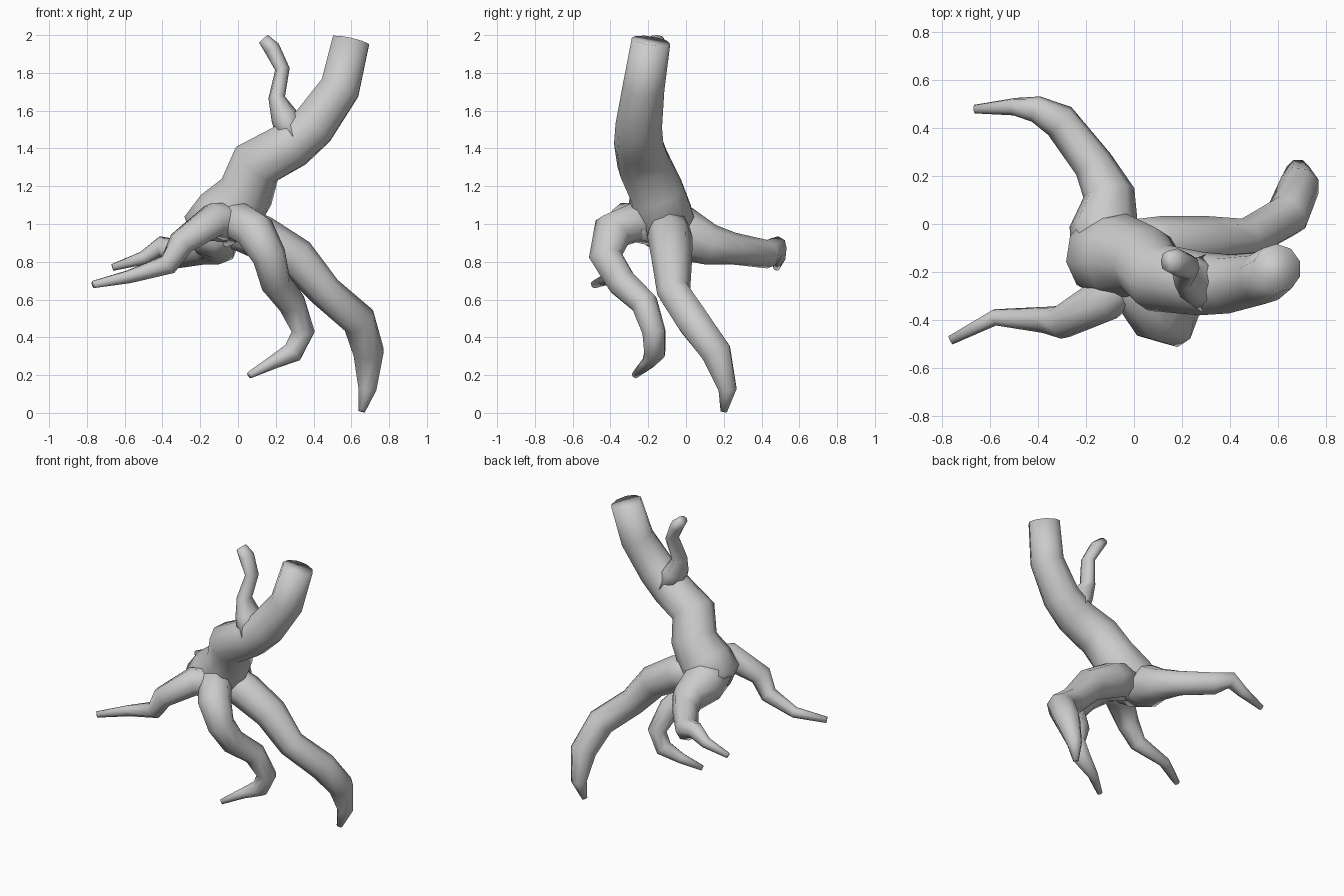
import bpy, bmesh, math
from mathutils import Vector


def limb(name, pts, sides=8, depth=1.0):
    """Tapered capped tube through (x, y, z, radius) points; depth stretches it in y."""
    c = [Vector(p[:3]) for p in pts]
    d = [(b - a).normalized() for a, b in zip(c, c[1:])]
    tang = [d[0]] + [(a + b).normalized() for a, b in zip(d, d[1:])] + [d[-1]]
    ref = tang[0].orthogonal().normalized()
    bm = bmesh.new()
    rings = []
    for i, (p, t) in enumerate(zip(c, tang)):
        if i:
            ref = tang[i - 1].rotation_difference(t) @ ref
        u = (ref - t * ref.dot(t)).normalized()
        v = t.cross(u)
        ref = u
        ring = []
        for k in range(sides):
            a = 2 * math.pi * k / sides
            off = (u * math.cos(a) + v * math.sin(a)) * pts[i][3] * 1.03
            off.y *= depth
            ring.append(bm.verts.new(p + off))
        rings.append(ring)
    for a, b in zip(rings, rings[1:]):
        for k in range(sides):
            n = (k + 1) % sides
            bm.faces.new((a[k], a[n], b[n], b[k]))
    bm.faces.new(rings[0][::-1])
    bm.faces.new(rings[-1])
    bmesh.ops.recalc_face_normals(bm, faces=bm.faces)
    for f in bm.faces:
        f.smooth = True
    me = bpy.data.meshes.new(name)
    bm.to_mesh(me)
    bm.free()
    ob = bpy.data.objects.new(name, me)
    bpy.context.collection.objects.link(ob)
    return ob


# leaning trunk, widening into the root crown
limb("trunk", [(-.13, -.13, .91, .11), (-.125, -.13, .97, .17), (-.06, -.135, 1.04, .175),
               (.045, -.155, 1.17, .145), (.10, -.225, 1.32, .14), (.285, -.25, 1.42, .128),
               (.40, -.25, 1.52, .12), (.54, -.225, 1.72, .108),
               (.598, -.185, 1.97, .1)], 10)

# small side branch, deeper than it is wide
limb("branch", [(.30, -.25, 1.45, .09), (.245, -.24, 1.57, .07), (.205, -.22, 1.67, .043),
                (.235, -.18, 1.82, .038), (.18, -.16, 1.93, .042), (.135, -.155, 1.98, .03)],
     depth=1.35)

# long right root reaching the ground
limb("right_root", [(-.05, -.10, 1.0, .11), (.12, -.085, .93, .115), (.31, -.075, .82, .105),
                    (.465, -.065, .64, .087), (.64, .035, .49, .09), (.692, .16, .32, .083),
                    (.685, .22, .125, .05), (.655, .20, .008, .018)])

# front root arching down and curling under
limb("front_root", [(-.06, -.14, .99, .11), (.01, -.27, 1.01, .105), (.09, -.39, .96, .105),
                    (.165, -.425, .83, .088), (.20, -.34, .69, .08), (.285, -.22, .58, .072),
                    (.345, -.17, .43, .062), (.29, -.165, .32, .057),
                    (.18, -.20, .265, .035), (.06, -.27, .20, .018)])

# left front root
limb("left_front_root", [(.03, -.16, 1.0, .11), (-.13, -.32, 1.02, .092),
                         (-.30, -.41, .90, .07), (-.37, -.40, .785, .055),
                         (-.58, -.39, .72, .035), (-.765, -.485, .68, .02)])

# left back root, blending out of the crown
limb("left_back_root", [(-.13, -.16, 1.01, .13), (-.125, -.02, .95, .14),
                        (-.105, .13, .89, .105), (-.17, .25, .87, .082),
                        (-.31, .43, .84, .074), (-.41, .48, .88, .054),
                        (-.50, .49, .82, .036), (-.665, .48, .77, .018)])
